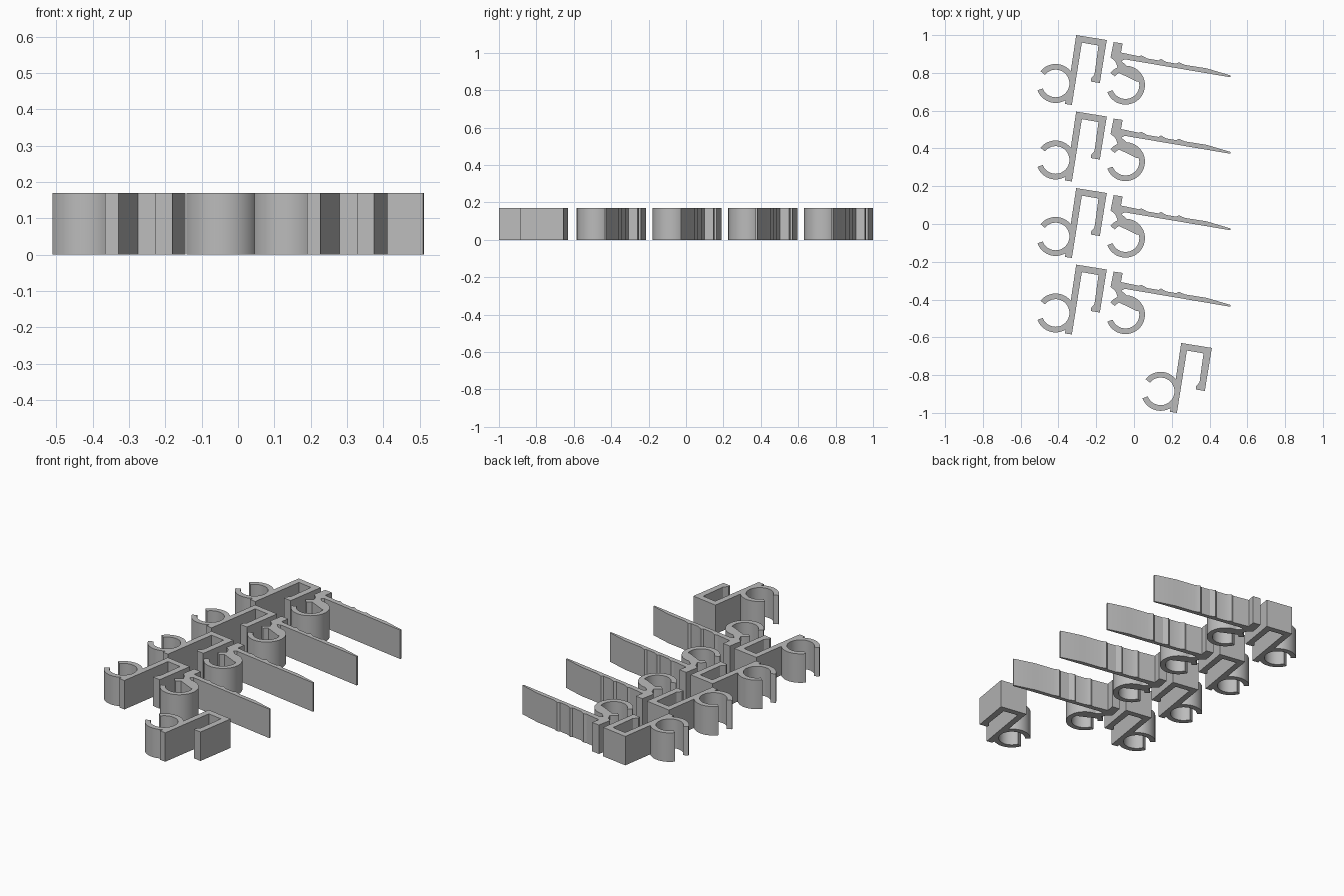
import bpy, bmesh, math

cube = bpy.data.objects.get("Cube")
if cube:
    bpy.data.objects.remove(cube)

HEIGHT = 0.17
ROWS = 4
PITCH = 0.405
OUTER, INNER = 0.103, 0.073

grey = bpy.data.materials.new("plain_grey")
grey.use_nodes = True
colour = (0.5, 0.5, 0.5, 1)
grey.diffuse_color = colour
grey.node_tree.nodes["Principled BSDF"].inputs["Base Color"].default_value = colour


def arc(centre, radius, start, end):
    """Points along an arc, angles in degrees."""
    n = max(2, round(abs(end - start) / 7))
    angles = [math.radians(start + (end - start) * i / n) for i in range(n + 1)]
    return [(centre[0] + radius * math.cos(a), centre[1] + radius * math.sin(a)) for a in angles]


def extrude_profile(name, outline, offset=(0, 0)):
    """Closed outline raised to a solid of constant height."""
    bm = bmesh.new()
    face = bm.faces.new([bm.verts.new((x + offset[0], y + offset[1], 0)) for x, y in outline])
    top = bmesh.ops.extrude_face_region(bm, geom=[face])["geom"]
    verts = [v for v in top if isinstance(v, bmesh.types.BMVert)]
    bmesh.ops.translate(bm, vec=(0, 0, HEIGHT), verts=verts)
    bmesh.ops.recalc_face_normals(bm, faces=bm.faces)
    bmesh.ops.triangulate(bm, faces=[f for f in bm.faces if len(f.verts) > 4])
    mesh = bpy.data.meshes.new(name)
    bm.to_mesh(mesh)
    bm.free()
    mesh.materials.append(grey)
    obj = bpy.data.objects.new(name, mesh)
    bpy.context.collection.objects.link(obj)
    bpy.ops.object.select_all(action="DESELECT")
    obj.select_set(True)
    bpy.context.view_layer.objects.active = obj
    bpy.ops.object.shade_smooth_by_angle(angle=math.radians(20))


# Hook clip: bent bar with a catch, and an open ring on its side
c = (-0.412 - 0.003, 0.744)
hook = [(-0.306, 1.0), (-0.144, 0.974), (-0.181, 0.746), (-0.228, 0.754), (-0.229, 0.768),
        (-0.209, 0.792), (-0.188, 0.945), (-0.276, 0.96), (-0.329, 0.63), (-0.366, 0.636),
        (-0.362, 0.658)]
hook += arc(c, OUTER, -56, -159) + arc(c, INNER, -159, 141) + arc(c, OUTER, 141, 39)

# Lever clip: block, notched tapering lever, and an open ring with a slanted web
c = (-0.045, 0.735)
lever = [(-0.108, 0.963), (-0.06, 0.956), (-0.069, 0.908), (0.025, 0.888), (0.04, 0.892),
         (0.07, 0.876), (0.13, 0.866), (0.142, 0.874), (0.17, 0.858), (0.225, 0.849),
         (0.238, 0.856), (0.27, 0.842), (0.385, 0.824), (0.512, 0.786), (0.51, 0.777),
         (-0.05, 0.872), (-0.066, 0.862), (-0.04, 0.838)]
lever += arc(c, OUTER, 87, -159) + arc(c, INNER, -159, 14) + [(0.013, 0.755)]
lever += arc(c, INNER, 118, 141) + arc(c, OUTER, 141, 114) + [(-0.098, 0.86), (-0.124, 0.882)]

for i in range(ROWS):
    shift = (0, -i * PITCH)
    extrude_profile(f"hook_clip_{i + 1}", hook, shift)
    extrude_profile(f"lever_clip_{i + 1}", lever, shift)

# Spare hook clip in front of the rows
extrude_profile("spare_hook_clip", hook, (0.556, -1.63))
